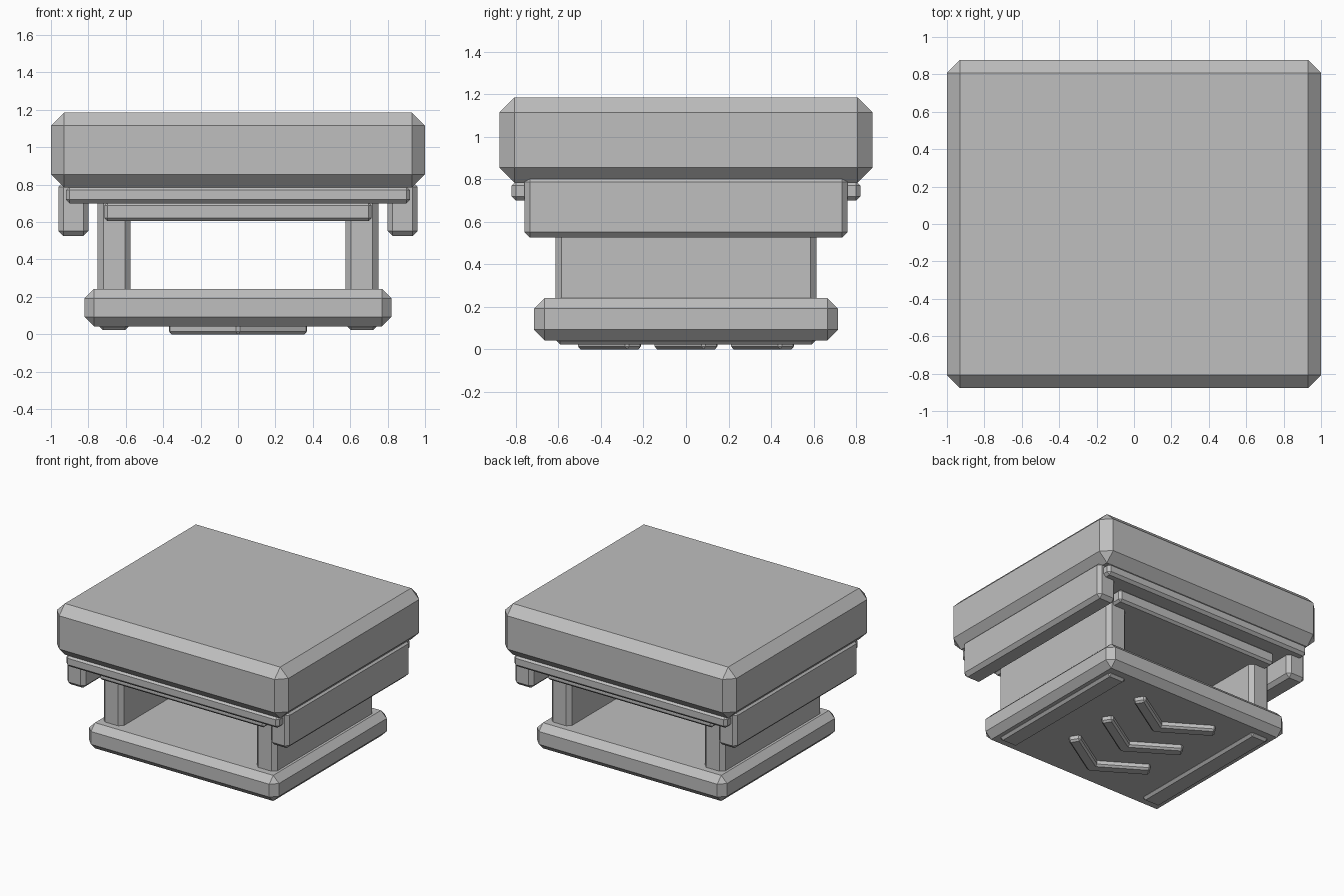
import bpy, bmesh, math
from mathutils import Matrix

if "Cube" in bpy.data.objects:
    bpy.data.objects.remove(bpy.data.objects["Cube"])

grey = bpy.data.materials.new("plain grey")
grey.diffuse_color = (0.52, 0.52, 0.52, 1)
grey.use_nodes = True
grey.node_tree.nodes["Principled BSDF"].inputs["Base Color"].default_value = grey.diffuse_color


def block(name, lo, hi, chamfer, angle=0.0, pivot=(0, 0)):
    """Box from lo to hi with every edge chamfered, turned about z then moved to pivot."""
    bm = bmesh.new()
    bmesh.ops.create_cube(bm, size=1)
    for v in bm.verts:
        for i in range(3):
            v.co[i] = lo[i] + (v.co[i] + 0.5) * (hi[i] - lo[i])
    bmesh.ops.bevel(bm, geom=bm.edges[:], offset=chamfer, segments=1,
                    profile=0.5, affect='EDGES')
    bm.transform(Matrix.Translation((pivot[0], pivot[1], 0)) @ Matrix.Rotation(angle, 4, 'Z'))
    bmesh.ops.recalc_face_normals(bm, faces=bm.faces[:])
    me = bpy.data.meshes.new(name)
    bm.to_mesh(me)
    bm.free()
    me.materials.append(grey)
    ob = bpy.data.objects.new(name, me)
    bpy.context.collection.objects.link(ob)
    return ob


def plate(name, x, y, z0, z1, chamfer):
    """Centred slab given by half sizes."""
    return block(name, (-x, -y, z0), (x, y, z1), chamfer)


# Stacked slabs
plate("top_slab", 1.0, 0.878, 0.785, 1.185, 0.07)
plate("upper_moulding", 0.92, 0.82, 0.70, 0.79, 0.02)
plate("lower_moulding", 0.715, 0.70, 0.605, 0.705, 0.017)
plate("base_slab", 0.82, 0.715, 0.042, 0.242, 0.05)

# Side parts, one per side
for side, s in (("left", -1), ("right", 1)):
    def pair(name, x0, x1, y, z0, z1, c):
        a, b = sorted((s * x0, s * x1))
        block(f"{side}_{name}", (a, -y, z0), (b, y, z1), c)
    pair("wall", 0.575, 0.75, 0.615, 0.20, 0.74, 0.03)
    pair("apron", 0.80, 0.96, 0.76, 0.525, 0.815, 0.027)
    pair("foot_strip", 0.585, 0.74, 0.61, 0.022, 0.062, 0.018)

# Chevron treads under the base
for n, y in enumerate((-0.36, 0.0, 0.36)):
    for side, s in (("left", -1), ("right", 1)):
        block(f"tread_{n + 1}_{side}", (-0.222, -0.045, 0.0), (0.222, 0.045, 0.06),
              0.014, s * math.radians(32), (s * 0.163, y))
